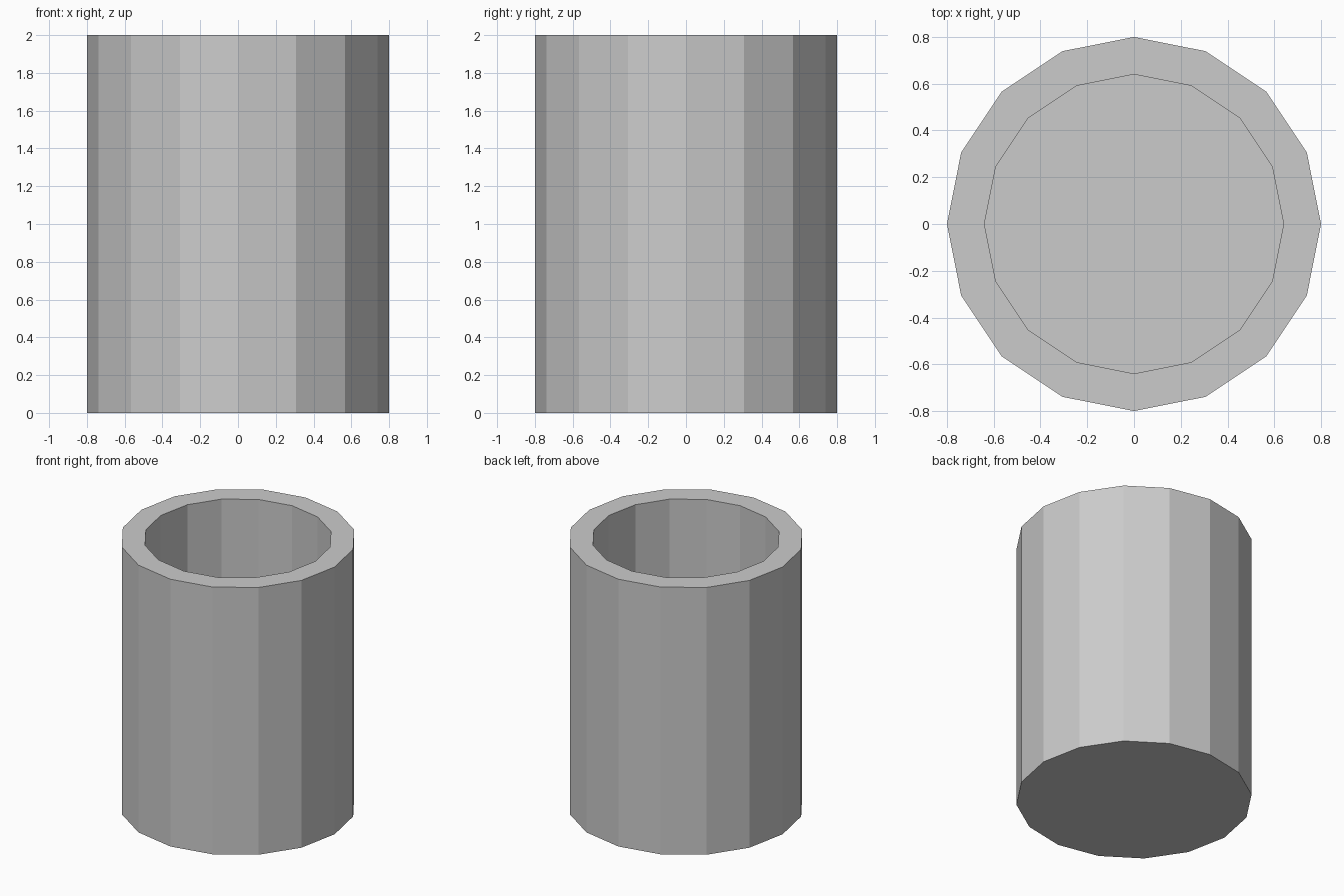
import bpy, bmesh
from math import cos, sin, tau

if "Cube" in bpy.data.objects:
    bpy.data.objects.remove(bpy.data.objects["Cube"])

SIDES = 16
# Profile (radius, height): outer base, outer rim, inner rim, inner floor
PROFILE = [(0.8, 0.0), (0.8, 2.0), (0.64, 2.0), (0.64, 0.16)]

bm = bmesh.new()
rings = [[bm.verts.new((r * cos(tau * i / SIDES), r * sin(tau * i / SIDES), z))
          for i in range(SIDES)] for r, z in PROFILE]

# Outer wall, rim and inner wall
for low, high in zip(rings, rings[1:]):
    for i in range(SIDES):
        j = (i + 1) % SIDES
        bm.faces.new((low[i], low[j], high[j], high[i]))

# Underside and inner floor
bm.faces.new(rings[0][::-1])
bm.faces.new(rings[-1])
bmesh.ops.recalc_face_normals(bm, faces=bm.faces)

mesh = bpy.data.meshes.new("cup")
bm.to_mesh(mesh)
bm.free()
bpy.context.collection.objects.link(bpy.data.objects.new("cup", mesh))
